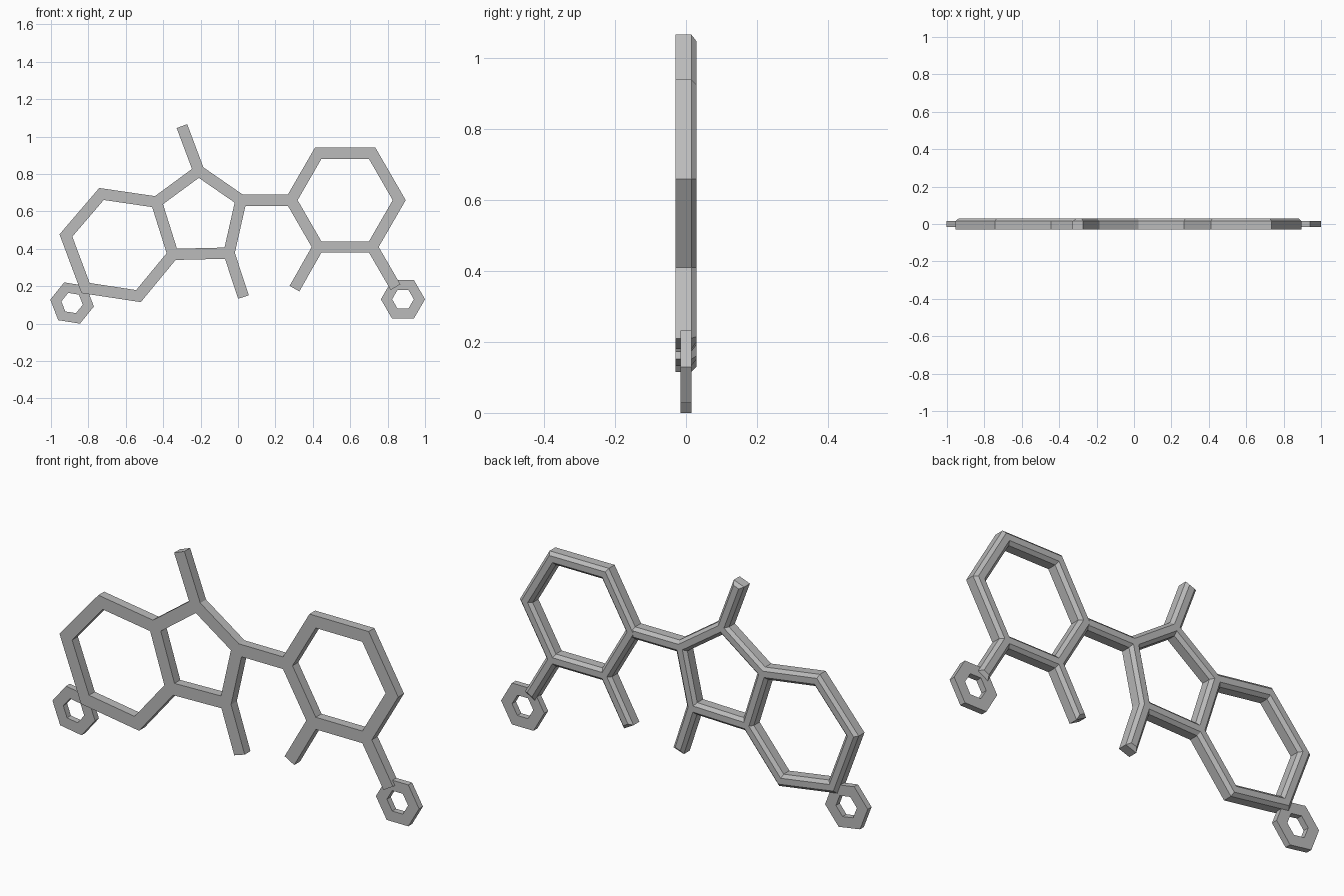
import bpy, bmesh
from math import cos, sin, radians
from mathutils import Vector

cube = bpy.data.objects.get("Cube")
if cube:
    bpy.data.objects.remove(cube)

grey = bpy.data.materials.new("silver_grey")
grey.use_nodes = True
colour = (0.5, 0.5, 0.5, 1)
grey.diffuse_color = colour
grey.node_tree.nodes["Principled BSDF"].inputs["Base Color"].default_value = colour

H, C = 0.03, 0.015  # half bar width, chamfer
# Bar section as (sideways, depth): flat front, chamfered back
BAR = [(-H, -H), (H, -H), (H, H - C), (H - C, H), (C - H, H), (C - H - C, H - C)]
# Flat square section for the small links
LINK = [(-0.026, -C), (0.026, -C), (0.026, C), (-0.026, C)]


def sweep(name, path, section, closed):
    """Run a section along a path in the x-z plane with mitred corners."""
    pts = [Vector(p) for p in path]
    n = len(pts)
    bm = bmesh.new()
    rows = []
    for i, p in enumerate(pts):
        d_in = (p - pts[i - 1]).normalized() if closed or i else None
        d_out = (pts[(i + 1) % n] - p).normalized() if closed or i < n - 1 else None
        a, b = d_in or d_out, d_out or d_in
        na, nb = Vector((-a.y, a.x)), Vector((-b.y, b.x))
        miter = (na + nb) / (1 + na.dot(nb))
        row = []
        for u, y in section:
            q = p + miter * u
            if not closed and i == n - 1 and y > H - C / 2:
                q -= a * C  # chamfer the back of the free end
            row.append(bm.verts.new((q.x, y, q.y)))
        rows.append(row)
    k = len(section)
    for i in range(n if closed else n - 1):
        r, s = rows[i], rows[(i + 1) % n]
        for j in range(k):
            bm.faces.new((r[j], r[(j + 1) % k], s[(j + 1) % k], s[j]))
    if not closed:
        bm.faces.new(rows[0])
        end = rows[-1]
        bm.faces.new((end[0], end[1], end[2], end[5]))
        bm.faces.new((end[2], end[3], end[4], end[5]))
    bmesh.ops.recalc_face_normals(bm, faces=bm.faces)
    mesh = bpy.data.meshes.new(name)
    bm.to_mesh(mesh)
    bm.free()
    mesh.materials.append(grey)
    obj = bpy.data.objects.new(name, mesh)
    bpy.context.collection.objects.link(obj)


def hexagon(x, z, r, turn=0):
    return [(x + r * cos(radians(60 * i + turn)), z + r * sin(radians(60 * i + turn)))
            for i in range(6)]


# Fused five- and six-sided rings, sharing one edge
top, right, low_right = (-0.21, 0.816), (0.016, 0.66), (-0.048, 0.377)
low_left, left = (-0.348, 0.37), (-0.436, 0.65)
sweep("five_sided_ring", [top, right, low_right, low_left, left], BAR, True)
sweep("fused_six_sided_ring",
      [left, low_left, (-0.532, 0.147), (-0.815, 0.19), (-0.92, 0.471), (-0.73, 0.693)],
      BAR, True)

# Separate six-sided ring
ring = hexagon(0.573, 0.66, 0.289)
sweep("six_sided_ring", ring, BAR, True)

# Connecting bar and free arms
sweep("connecting_bar", [right, ring[3]], BAR, False)
sweep("upper_arm", [top, (-0.30, 1.056)], BAR, False)
sweep("lower_arm", [low_right, (0.029, 0.142)], BAR, False)
sweep("ring_inner_arm", [ring[4], (0.302, 0.187)], BAR, False)
sweep("ring_outer_arm", [ring[5], (0.842, 0.195)], BAR, False)

# Small chain links at both ends
sweep("left_link", hexagon(0.882, 0.13, 0.088), LINK, True)
sweep("right_link", hexagon(-0.887, 0.11, 0.088, -9), LINK, True)
